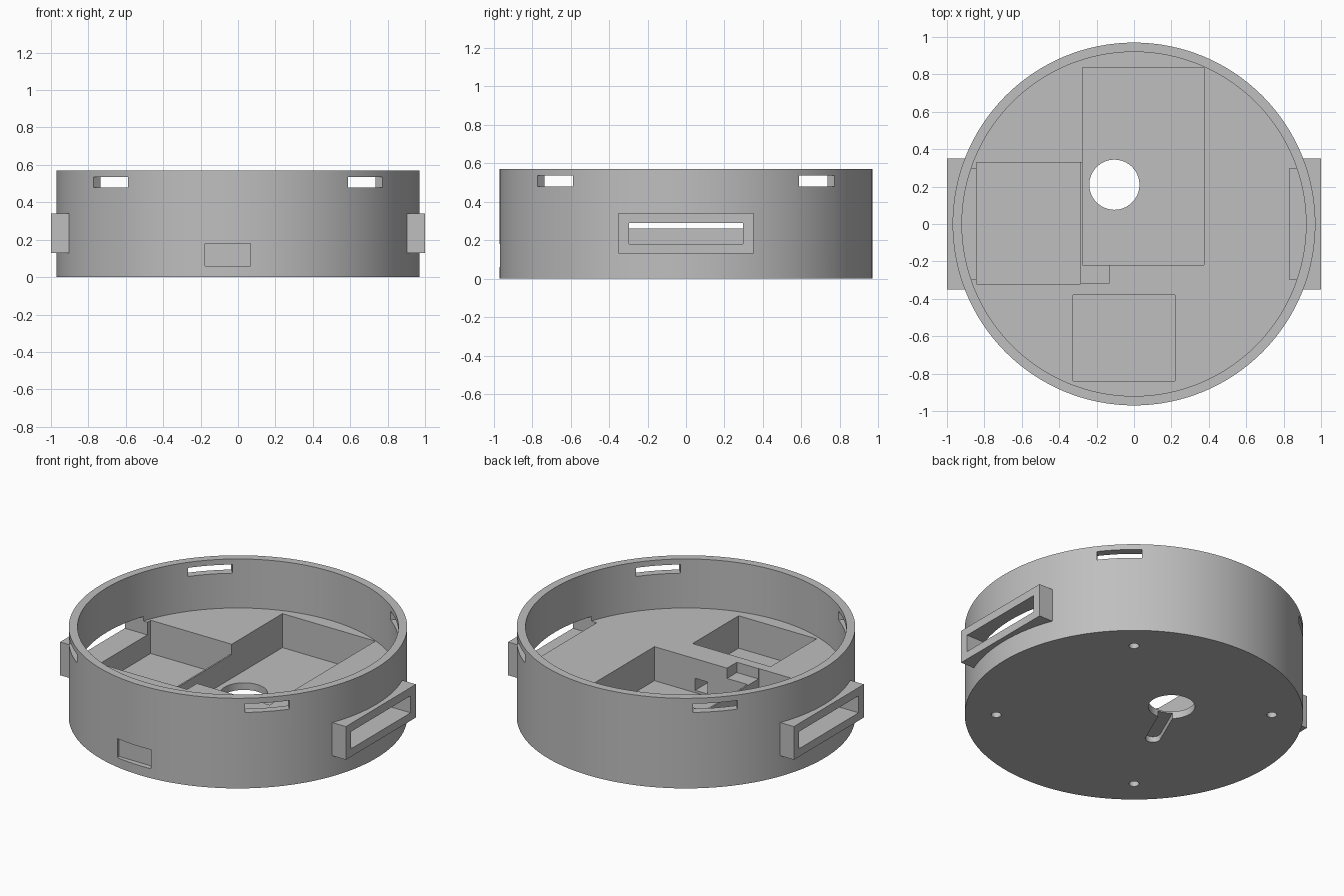
import bpy, bmesh, math
from mathutils import Matrix, Vector

if "Cube" in bpy.data.objects:
    bpy.data.objects.remove(bpy.data.objects["Cube"])

H, R_OUT, R_IN, DECK, BASE = 0.57, 0.97, 0.92, 0.26, 0.05

grey = bpy.data.materials.new("plain grey")
grey.diffuse_color = (0.52, 0.52, 0.52, 1)
grey.use_nodes = True
grey.node_tree.nodes["Principled BSDF"].inputs["Base Color"].default_value = grey.diffuse_color


def make(name, bm):
    me = bpy.data.meshes.new(name)
    bm.to_mesh(me)
    bm.free()
    me.materials.append(grey)
    ob = bpy.data.objects.new(name, me)
    bpy.context.collection.objects.link(ob)
    return ob


def box(name, x0, x1, y0, y1, z0, z1, turn=0):
    bm = bmesh.new()
    bmesh.ops.create_cube(bm, size=1)
    for v in bm.verts:
        v.co = Vector(((x0 + x1) / 2 + v.co.x * (x1 - x0),
                       (y0 + y1) / 2 + v.co.y * (y1 - y0),
                       (z0 + z1) / 2 + v.co.z * (z1 - z0)))
    bm.transform(Matrix.Rotation(math.radians(turn), 4, 'Z'))
    return make(name, bm)


def cyl(name, x, y, r, z0, z1, seg=32):
    bm = bmesh.new()
    bmesh.ops.create_cone(bm, cap_ends=True, segments=seg, radius1=r, radius2=r,
                          depth=z1 - z0,
                          matrix=Matrix.Translation((x, y, (z0 + z1) / 2)))
    return make(name, bm)


def combine(target, tool, op='DIFFERENCE'):
    mod = target.modifiers.new(op.lower(), 'BOOLEAN')
    mod.operation = op
    mod.solver = 'EXACT'
    mod.object = tool
    bpy.context.view_layer.objects.active = target
    bpy.ops.object.modifier_apply(modifier=mod.name)
    bpy.data.objects.remove(tool)


# Round housing with a strap loop on each side
body = cyl("round_housing", 0, 0, R_OUT, 0, H, 128)
for s in (-1, 1):
    xs = sorted((s * 0.88, s * 1.0))
    combine(body, box("strap_loop", *xs, -0.35, 0.35, 0.13, 0.34), 'UNION')

# Hollow above the deck
combine(body, cyl("hollow", 0, 0, R_IN, DECK, H + 0.1, 128))

# Strap slots
for s in (-1, 1):
    xs = sorted((s * 0.832, s * 1.1))
    combine(body, box("strap_slot", *xs, -0.297, 0.297, 0.18, 0.288))

# Pockets sunk in the deck, low divider and wire notch
top = DECK + 0.06
for name, x0, x1, y0, y1, z0 in (
        ("large_pocket", -0.275, 0.375, -0.22, 0.837, BASE - 0.005),
        ("left_pocket", -0.842, -0.285, -0.32, 0.33, BASE),
        ("front_pocket", -0.325, 0.22, -0.84, -0.38, BASE + 0.005),
        ("divider_gap", -0.30, -0.26, -0.318, 0.328, 0.195),
        ("wire_notch", -0.29, -0.133, -0.318, -0.20, 0.195)):
    combine(body, box(name, x0, x1, y0, y1, z0, top))

# Wire passage between pockets, and shallow window recess in the front
combine(body, box("wire_passage", 0.005, 0.09, -0.40, -0.20, 0.06, 0.136))
combine(body, box("front_recess", -0.177, 0.068, -1.1, -0.935, 0.06, 0.18))

# Four latch slots near the rim
for turn in (45, 135, 225, 315):
    combine(body, box("latch_slot", 0.86, 1.05, -0.13, 0.13, 0.48, 0.535, turn))

# Through hole in the base and the shallow rounded channel leading to it
hx, hy, ex, ey, w = -0.105, 0.21, -0.257, -0.137, 0.043
combine(body, cyl("base_hole", hx, hy, 0.134, -0.1, 0.12, 64))
ang = math.atan2(ey - hy, ex - hx)
bm = bmesh.new()
ring = [bm.verts.new((hx - w * math.sin(ang) * k, hy + w * math.cos(ang) * k, -0.05))
        for k in (1, -1)]
for i in range(17):
    t = ang - math.pi / 2 + math.pi * i / 16
    ring.append(bm.verts.new((ex + w * math.cos(t), ey + w * math.sin(t), -0.05)))
face = bm.faces.new(ring)
ext = bmesh.ops.extrude_face_region(bm, geom=[face])
for v in ext["geom"]:
    if isinstance(v, bmesh.types.BMVert):
        v.co.z = 0.036
bmesh.ops.recalc_face_normals(bm, faces=bm.faces)
combine(body, make("base_channel", bm))

# Four blind screw holes underneath
for deg in (50, 140, 230, 320):
    a = math.radians(deg)
    combine(body, cyl("screw_hole", 0.79 * math.cos(a), 0.79 * math.sin(a),
                      0.029, -0.1, 0.18, 24))

# Smooth curves, sharp edges
bpy.ops.object.select_all(action='DESELECT')
body.select_set(True)
bpy.context.view_layer.objects.active = body
bpy.ops.object.shade_smooth_by_angle(angle=math.radians(30))
